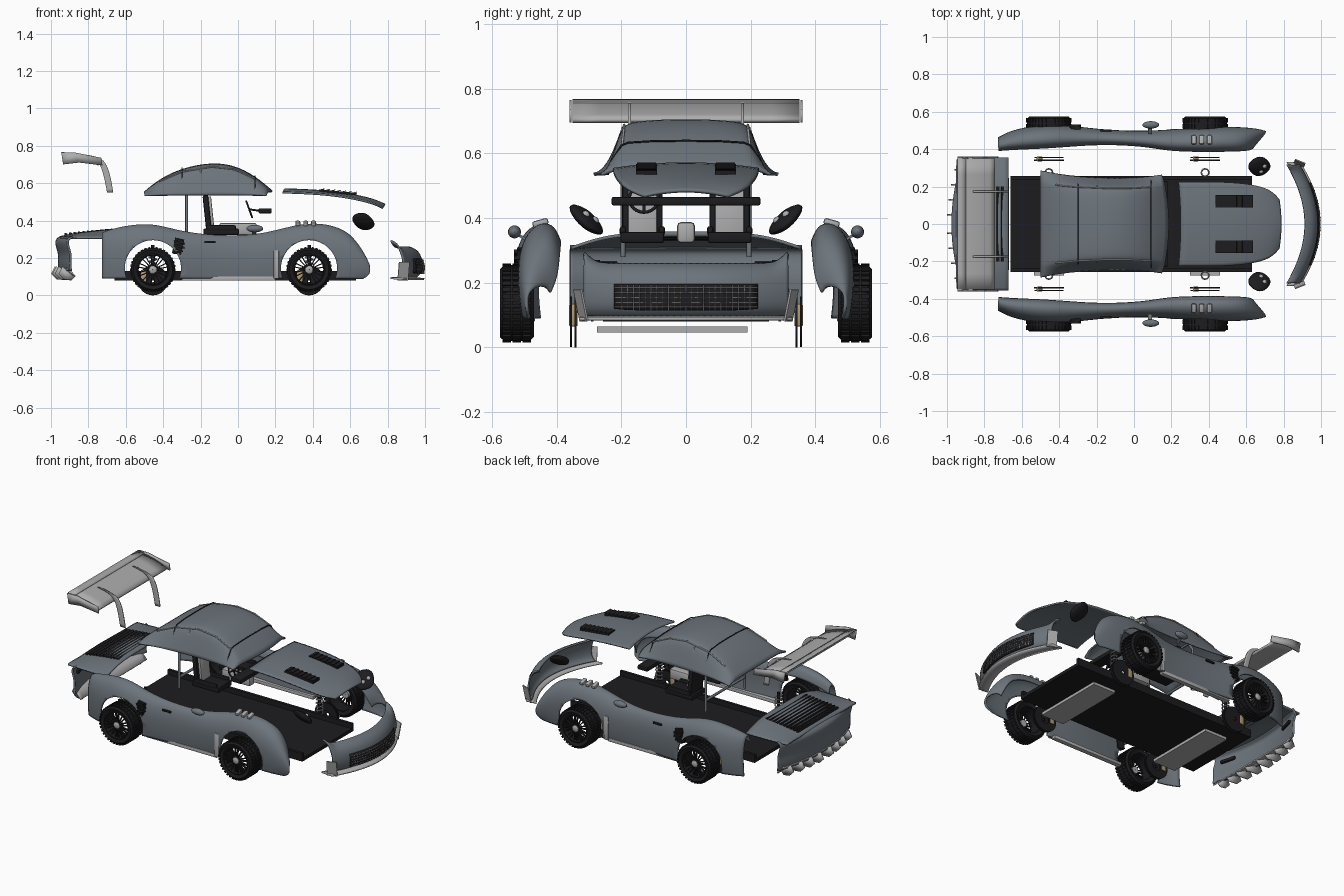
import bpy, bmesh, math
from mathutils import Matrix, Vector

if "Cube" in bpy.data.objects:
    bpy.data.objects.remove(bpy.data.objects["Cube"])

def mat(name, c):
    m = bpy.data.materials.new(name)
    m.diffuse_color = (*c, 1)
    m.use_nodes = True
    m.node_tree.nodes["Principled BSDF"].inputs["Base Color"].default_value = m.diffuse_color
    return m

BODY = mat("slate_paint", (.15, .175, .2))
DARK = mat("black_trim", (.012, .012, .014))
LIGHT = mat("pale_metal", (.42, .42, .42))
GOLD = mat("caliper_tan", (.45, .33, .16))

def finish(name, bm, m, mirror=False, sub=0, thick=0, sharp=True):
    bmesh.ops.recalc_face_normals(bm, faces=bm.faces)
    for f in bm.faces:
        f.smooth = True
    for e in bm.edges:
        if sharp and len(e.link_faces) == 2 and e.calc_face_angle(0) > .6:
            e.smooth = False
    me = bpy.data.meshes.new(name)
    bm.to_mesh(me)
    bm.free()
    ob = bpy.data.objects.new(name, me)
    bpy.context.collection.objects.link(ob)
    me.materials.append(m)
    if mirror:
        md = ob.modifiers.new("Mirror", 'MIRROR')
        md.use_axis = (False, True, False)
    if sub:
        md = ob.modifiers.new("Subsurf", 'SUBSURF')
        md.levels = md.render_levels = sub
        md.boundary_smooth = 'PRESERVE_CORNERS'
    if thick:
        md = ob.modifiers.new("Solidify", 'SOLIDIFY')
        md.thickness, md.offset = thick, 0
    return ob

def loft(name, rows, m, sub=2, thick=.01, mirror=True):
    bm = bmesh.new()
    vs = [[bm.verts.new(p) for p in r] for r in rows]
    for a, b in zip(vs, vs[1:]):
        for i in range(len(a) - 1):
            bm.faces.new((a[i], a[i+1], b[i+1], b[i]))
    return finish(name, bm, m, mirror, sub, thick, False)

def add_box(bm, c, s, rot=None):
    M = Matrix.Translation(c) @ (rot or Matrix()) @ Matrix.Diagonal((*s, 1))
    bmesh.ops.create_cube(bm, size=1, matrix=M)

def boxes(name, items, m, mirror=False, bevel=0):
    bm = bmesh.new()
    for it in items:
        add_box(bm, *it)
    if bevel:
        bmesh.ops.bevel(bm, geom=bm.edges[:], offset=bevel, segments=2, affect='EDGES', profile=.5)
    return finish(name, bm, m, mirror)

def R(deg, axis):
    return Matrix.Rotation(math.radians(deg), 4, axis)

def lathe(name, prof, x, z, m, n=40):
    # closed (radius, y) profile spun round the axle, mirrored to the other side
    bm = bmesh.new()
    rings = []
    for i in range(n):
        a = math.tau * i / n
        rings.append([bm.verts.new((x + r*math.cos(a), y, z + r*math.sin(a))) for r, y in prof])
    for i in range(n):
        a, b = rings[i], rings[(i+1) % n]
        for j in range(len(prof)):
            k = (j+1) % len(prof)
            bm.faces.new((a[j], a[k], b[k], b[j]))
    return finish(name, bm, m, True)

def tube(name, paths, r, m, mirror=False):
    cu = bpy.data.curves.new(name, 'CURVE')
    cu.dimensions, cu.bevel_depth, cu.bevel_resolution = '3D', r, 2
    for pts in paths:
        sp = cu.splines.new('POLY')
        sp.points.add(len(pts) - 1)
        for p, q in zip(sp.points, pts):
            p.co = (*q, 1)
    ob = bpy.data.objects.new(name, cu)
    bpy.context.collection.objects.link(ob)
    cu.materials.append(m)
    if mirror:
        ob.modifiers.new("Mirror", 'MIRROR').use_axis = (False, True, False)
    return ob

WHEEL_X, WZ = (-.455, .38), .137

# side panels: station = x, top height, outer y, inner y
stations = [(-.725, .335, .46, .395), (-.66, .36, .495, .4), (-.55, .38, .52, .405), (-.44, .382, .53, .41),
            (-.32, .345, .52, .42), (-.15, .32, .498, .43), (.05, .318, .492, .42), (.18, .34, .5, .395),
            (.32, .38, .51, .39), (.44, .388, .517, .39), (.55, .36, .515, .392), (.63, .315, .51, .395),
            (.685, .245, .5, .4), (.705, .19, .492, .42)]
sect = [(0, .8), (.15, .97), (.45, 1), (.78, .9), (.97, .68), (1, .45), (.97, .2), (.88, 0)]
rows = []
for x, zt, yo, yi in stations:
    fr = max(0, (x - .55) / .15)
    rows.append([(x - .06*fr*(1-u) - .03*fr*(f < .1), yi + (yo-yi)*u, .09 + (zt-.09)*f) for u, f in sect])
panel = loft("side_body_panel", rows, BODY)
for i, x in enumerate(WHEEL_X):
    bm = bmesh.new()
    bmesh.ops.create_cone(bm, cap_ends=True, segments=48, radius1=.15, radius2=.15, depth=1.5,
                          matrix=Matrix.Translation((x, 0, .145)) @ R(90, 'X'))
    cut = finish("arch_cutter", bm, BODY)
    cut.hide_render = True
    cut.display_type = 'WIRE'
    md = panel.modifiers.new("Arch", 'BOOLEAN')
    md.object, md.operation, md.solver = cut, 'DIFFERENCE', 'EXACT'
    cut.hide_set(True)

# panel details
boxes("side_skirt", [((-.05, .482, .09), (.5, .03, .022)), ((.205, .503, .165), (.028, .012, .15))], LIGHT, True, .004)
boxes("side_vent", [((-.32 + .012*math.sin(i), .522, .232 + i*.02), (.05, .02, .011), R(-12, 'Y')) for i in range(4)]
      + [((-.32, .512, .262), (.05, .02, .085), R(12, 'Y'))], DARK, True)
boxes("door_handle", [((-.15, .5, .285), (.06, .012, .012))], DARK, True, .003)
boxes("fender_gill", [((.32 + i*.042, .45, .385), (.026, .05, .02), R(-15, 'X')) for i in range(3)], LIGHT, True, .007)
bm = bmesh.new()
bmesh.ops.create_uvsphere(bm, u_segments=20, v_segments=12, radius=1,
                          matrix=Matrix.Translation((.09, .53, .357)) @ Matrix.Diagonal((.045, .02, .02, 1)))
add_box(bm, (.085, .505, .34), (.02, .05, .008), R(30, 'X'))
finish("wing_mirror", bm, BODY, True)

# wheels, brakes and springs
for x in WHEEL_X:
    lathe("tyre", [(.086, .478), (.105, .47), (.116, .482), (.118, .523), (.116, .563), (.105, .575), (.086, .568)], x, WZ, DARK)
    lathe("rim", [(.08, .48), (.088, .48), (.088, .566), (.08, .57), (.076, .56)], x, WZ, DARK)
    lathe("hub", [(.001, .53), (.022, .53), (.02, .565), (.012, .57), (.001, .57)], x, WZ, LIGHT, 20)
    tread, spokes = [], []
    for i in range(36):
        r = R(i*10, 'Y')
        for y in (.492, .523, .554):
            tread.append((Vector((x, y, WZ)) + r @ Vector((0, 0, .118)), (.013, .025, .008), r))
    for i in range(10):
        r = R(i*36, 'Y')
        for d in (-.007, .007):
            spokes.append((Vector((x, .556, WZ)) + r @ Vector((d, 0, .05)), (.006, .012, .064), r @ R(d*900, 'Y')))
    boxes("tyre_tread", tread, DARK, True)
    boxes("wheel_spokes", spokes, DARK, True)
    lathe("brake_disc", [(.03, .338), (.08, .338), (.08, .344), (.03, .344)], x, .08, DARK)
    lathe("brake_backing", [(.01, .353), (.078, .353), (.078, .359), (.01, .359)], x, .08, DARK)
    boxes("brake_caliper", [((x - .05, .348, .1), (.03, .026, .07))], GOLD, True, .004)
    coil = [(x + .02*math.cos(t*.6), .275 + .02*math.sin(t*.6), .1 + t*.0022) for t in range(70)]
    tube("coil_spring", [coil], .004, LIGHT, True)
    tube("damper", [[(x, .275, .1), (x, .275, .27)]], .009, DARK, True)
    boxes("under_plate", [((x, -.0425, .055), (.16, .465, .018))], LIGHT)

# chassis tray
boxes("chassis", [((-.015, 0, .09), (1.29, .5, .02)), ((-.015, .247, .105), (1.29, .018, .05)),
                  ((-.015, -.247, .105), (1.29, .018, .05))], DARK)

# cabin shell: station = x, roof height, half width
cab = [(-.5, .55, .285), (-.42, .618, .265), (-.3, .677, .25), (-.14, .708, .242), (-.02, .692, .243),
       (.09, .635, .25), (.185, .555, .262)]
prof = [(0, 1), (.4, .99), (.72, .94), (.8, .85), (.9, .45), (1, 0)]
loft("cabin_shell", [[(x - .035*u*u*(x > .1), w*u, .535 + (zt-.535)*f) for u, f in prof] for x, zt, w in cab], BODY)
edge = [(x, w*.79, .539 + (zt-.535)*.86) for x, zt, w in cab[1:-1]]
tube("roof_rail", [edge, [(-.2, .195, .68), (-.195, .222, .6), (-.195, .245, .535)]], .004, LIGHT, True)
tube("front_cabin_rim", [[(x, w*u, .535 + (zt-.535)*f + .004) for u, f in prof] for x, zt, w in cab[2:6:3]], .003, DARK, True)

# bonnet
hood = [(.25, .568, .225), (.4, .563, .225), (.55, .55, .222), (.68, .525, .205), (.75, .503, .175), (.787, .484, .13)]
loft("bonnet", [[(x - .012*u*u, w*u, z - .018*u*u) for u in (0, .35, .7, 1)] for x, z, w in hood], BODY)
boxes("bonnet_vent", [((.535, .122, .551), (.2, .065, .012), R(6, 'Y'))], DARK, True)
boxes("bonnet_vent_slats", [((.45 + i*.029, .122, .567 - i*.0029), (.026, .06, .004), R(-14, 'Y')) for i in range(7)], DARK, True)

# front bumper, grille, splitter
def fx(y):
    return .985 - 1.0*y*y
ys = (0, .08, .16, .23, .28, .315)
fb = [(-.07, .257), (-.035, .245), (-.008, .215), (0, .165), (-.006, .12), (-.03, .1)]
loft("front_bumper", [[(fx(y) + dx, y, z + .035*(y > .3)*(z > .24)) for dx, z in fb] for y in ys], BODY)
gy = (0, .06, .12, .18, .22)
loft("grille", [[(fx(y) + .003, y, .115 + .005*(y > .2)), (fx(y) + .006, y, .155), (fx(y) - .004, y, .195)] for y in gy], DARK, 1)
bars = [[(fx(y) + .011, y, .115), (fx(y) + .014, y, .155), (fx(y) + .004, y, .193)] for y in [i*.018 for i in range(12)]]
bars += [[(fx(y) + .012 - 8*max(0, z-.155)*.02, y, z) for y in gy] for z in (.125, .14, .155, .17, .185)]
tube("grille_bars", bars, .0012, LIGHT, True)
loft("front_splitter", [[(fx(y) - .06, y, .092), (fx(y) + .013, y, .088)] for y in ys + (.33,)], LIGHT, 1, .01)
boxes("splitter_fin", [((.885, .325, .13), (.06, .006, .1), R(-22, 'Z') @ R(-12, 'X'))], LIGHT, True)

# headlights: flattened teardrops with two lamps each
bm = bmesh.new()
tilt = R(-16, 'Z') @ R(28, 'Y') @ R(33, 'X')
bmesh.ops.create_uvsphere(bm, u_segments=24, v_segments=14, radius=1)
for v in bm.verts:
    k = 1 - .25*v.co.x*v.co.y
    v.co = Vector((.67, .308, .395)) + tilt @ Vector((v.co.x*.063, v.co.y*.06*k, v.co.z*.022))
finish("headlight", bm, DARK, True)
bm = bmesh.new()
for d in (-.018, .02):
    bmesh.ops.create_icosphere(bm, subdivisions=2, radius=.013,
                               matrix=Matrix.Translation(Vector((.672, .308, .397)) + tilt @ Vector((.015, d, .014))))
finish("headlight_lamps", bm, LIGHT, True)

# rear deck with louvres
deck = [(-.95, .312, .345), (-.88, .328, .35), (-.78, .342, .355), (-.67, .352, .355)]
loft("rear_deck", [[(x, 0, z), (x, .13, z), (x, .22, z - .006), (x, .29, (z + .307)/2), (x, w, .307)] for x, z, w in deck], BODY)
boxes("rear_louvres", [((-.92 + i*.024, 0, .327 + .0028*i - .00006*i*i), (.015, .4, .012), R(15, 'Y')) for i in range(10)], DARK)

# rear bumper and diffuser
def rx(y):
    return -.985 + .5*y*y
rb = [(.035, .312), (.01, .298), (.012, .265), (.03, .22), (.022, .17), (.03, .13)]
loft("rear_bumper", [[(rx(y) + dx, y, z) for dx, z in rb] for y in (0, .1, .2, .28, .33, .358)], BODY)
boxes("tail_light", [((-.922, .26, .255), (.02, .1, .022), R(-16, 'Z'))], DARK, True, .006)
loft("diffuser", [[(-.87, y, .1), (rx(y) + .02, y, .145)] for y in (0, .1, .2, .28, .33)], LIGHT, 1, .008)
bm = bmesh.new()
for y in (.05, .13, .21, .29):
    x = rx(y) - .016
    for q in (((x, .115), (x + .02, .155), (-.87, .1), (-.89, .08), (x + .03, .085)),):
        bm.faces.new([bm.verts.new((a, y, b)) for a, b in q])
finish("diffuser_fins", bm, LIGHT, True, 0, .007)

# rear wing on swan-neck struts
loft("rear_wing", [[(-.935, y, .752), (-.88, y, .748), (-.8, y, .728), (-.745, y, .7)] for y in (0, .18, .35)], LIGHT, 1, .014)
loft("wing_flap", [[(-.945, y, .765), (-.9, y, .757)] for y in (0, .18, .35)], LIGHT, 1, .006)
bm = bmesh.new()
bm.faces.new([bm.verts.new((x, .357, z)) for x, z in ((-.945, .765), (-.88, .765), (-.73, .735), (-.725, .695), (-.85, .71), (-.935, .7))])
finish("wing_end_plate", bm, LIGHT, True, 0, .007)
loft("wing_strut", [[(a, .174, z), (b, .174, z)] for a, b, z in
     ((-.86, -.83, .755), (-.77, -.735, .74), (-.735, -.7, .7), (-.715, -.68, .63), (-.7, -.667, .55))], LIGHT, 2, .009)

# interior
boxes("seat", [((-.09, .135, .34), (.19, .135, .035)), ((-.165, .135, .44), (.03, .125, .19), R(-6, 'Y')),
               ((-.09, .075, .36), (.16, .02, .03)), ((-.09, .195, .36), (.16, .02, .03))], DARK, True, .008)
boxes("seat_back_shell", [((-.145, .135, .44), (.02, .09, .18), R(-6, 'Y'))], LIGHT, True, .006)
boxes("centre_console", [((0, 0, .355), (.2, .055, .065))], LIGHT, False, .012)
boxes("dashboard", [((.145, 0, .452), (.07, .46, .027))], DARK, False, .006)
bm = bmesh.new()
ring = [Vector((.06, -.13, .46)) + R(-20, 'Y') @ Vector((0, .045*math.cos(a*math.tau/24), .045*math.sin(a*math.tau/24))) for a in range(25)]
bm.free()
tube("steering_wheel", [ring, [ring[0], ring[12]], [(.06, -.13, .46), ring[18]], [(.06, -.13, .46), (.13, -.13, .45)]], .005, DARK)
tube("roll_hoop", [[(-.275, -.195, .28), (-.275, -.195, .55), (-.275, -.16, .6), (-.275, .16, .6),
                    (-.275, .195, .55), (-.275, .195, .28)], [(-.275, -.195, .35), (-.275, .195, .35)]], .008, BODY)
